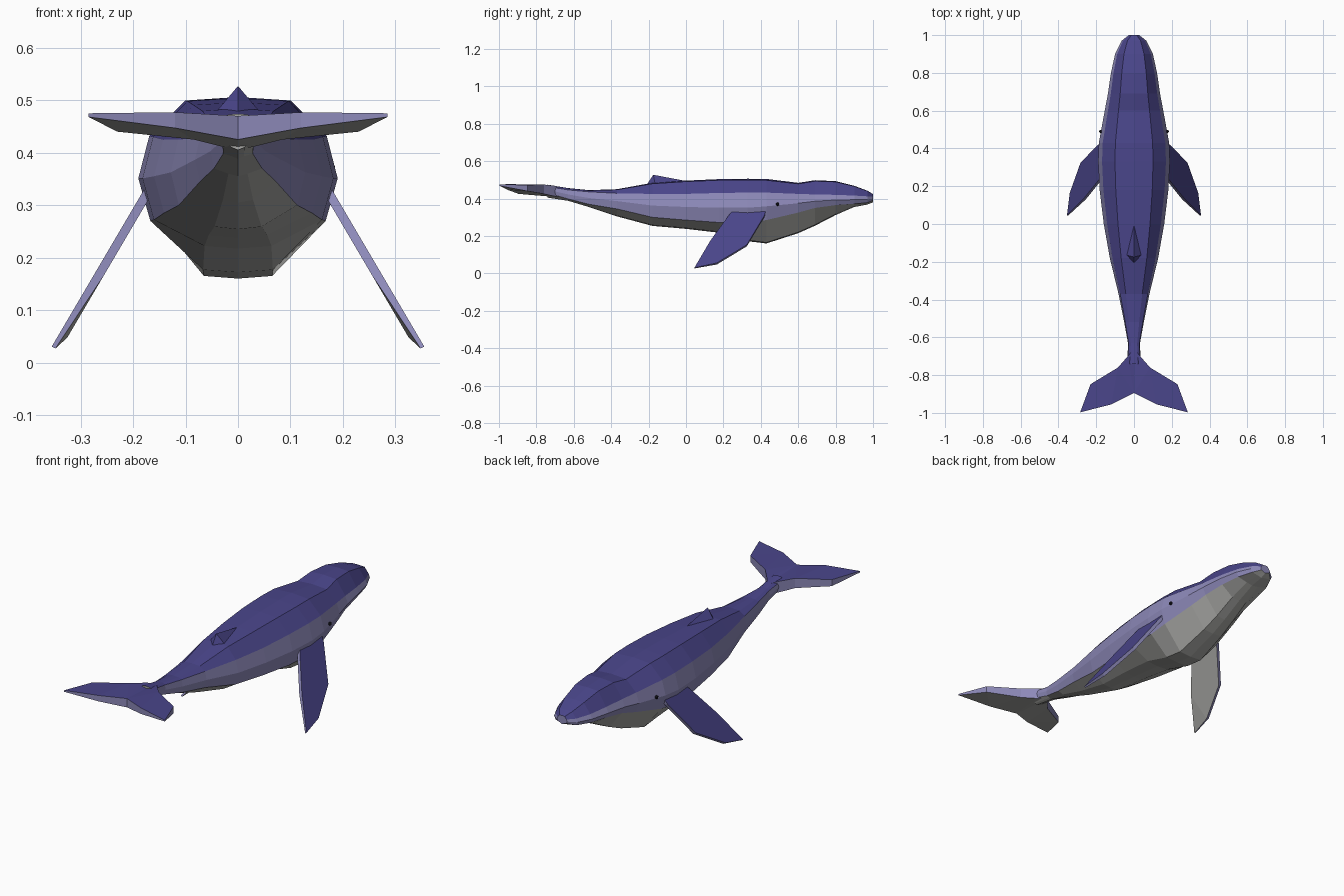
import bpy, bmesh
from mathutils import Vector

if "Cube" in bpy.data.objects:
    bpy.data.objects.remove(bpy.data.objects["Cube"])


def material(name, color):
    m = bpy.data.materials.new(name)
    m.diffuse_color = (*color, 1)
    m.use_nodes = True
    m.node_tree.nodes["Principled BSDF"].inputs["Base Color"].default_value = m.diffuse_color
    return m


BLUE = material("deep blue", (0.068, 0.060, 0.255))
LILAC = material("pale lilac", (0.265, 0.250, 0.480))
GREY = material("belly grey", (0.400, 0.400, 0.385))
BLACK = material("eye black", (0.012, 0.012, 0.020))


def make(name, bm, mats):
    bmesh.ops.recalc_face_normals(bm, faces=bm.faces)
    me = bpy.data.meshes.new(name)
    bm.to_mesh(me)
    bm.free()
    for m in mats:
        me.materials.append(m)
    ob = bpy.data.objects.new(name, me)
    bpy.context.collection.objects.link(ob)
    return ob


def plate(name, top, bottom, mirror=1):
    """Slab with a blue upper face, lilac rim and grey underside."""
    bm = bmesh.new()
    a, b = [[bm.verts.new((p[0] * mirror, p[1], p[2])) for p in s] for s in (top, bottom)]
    bm.faces.new(a).material_index = 0
    bm.faces.new(b).material_index = 2
    n = len(a)
    for i in range(n):
        j = (i + 1) % n
        bm.faces.new((a[i], a[j], b[j], b[i])).material_index = 1
    bmesh.ops.triangulate(bm, faces=[f for f in bm.faces if len(f.verts) > 4])
    return make(name, bm, (BLUE, LILAC, GREY))


# Body: 12-sided rings -> y, half width, top, blue edge, grey edge, bottom
stations = [
    (-0.74, 0.035, 0.474, 0.464, 0.430, 0.405),
    (-0.63, 0.032, 0.456, 0.446, 0.398, 0.388),
    (-0.52, 0.052, 0.445, 0.436, 0.370, 0.355),
    (-0.37, 0.082, 0.450, 0.428, 0.345, 0.305),
    (-0.18, 0.128, 0.484, 0.425, 0.300, 0.254),
    (0.00, 0.160, 0.496, 0.425, 0.285, 0.238),
    (0.18, 0.182, 0.504, 0.430, 0.272, 0.217),
    (0.33, 0.190, 0.506, 0.432, 0.270, 0.172),
    (0.43, 0.186, 0.505, 0.432, 0.285, 0.160),
    (0.60, 0.155, 0.484, 0.425, 0.325, 0.215),
    (0.69, 0.138, 0.498, 0.422, 0.350, 0.255),
    (0.80, 0.122, 0.493, 0.420, 0.365, 0.312),
    (0.90, 0.100, 0.468, 0.416, 0.372, 0.355),
    (0.97, 0.066, 0.442, 0.412, 0.378, 0.368),
    (1.00, 0.028, 0.424, 0.410, 0.390, 0.380),
]
bm = bmesh.new()
rings = []
for y, w, top, zu, zl, bot in stations:
    half = [(0.53 * w, top - 0.02 * (top - bot)), (0.89 * w, zu), (w, (zu + zl) / 2),
            (0.88 * w, zl), (0.35 * w, bot + 0.005)]
    ring = [(0, top)] + half + [(0, bot)] + [(-x, z) for x, z in reversed(half)]
    rings.append([bm.verts.new((x, y, z)) for x, z in ring])
band = [0, 0, 1, 1, 2, 2]
band += band[::-1]
for a, b in zip(rings, rings[1:]):
    for i in range(12):
        j = (i + 1) % 12
        bm.faces.new((a[i], a[j], b[j], b[i])).material_index = band[i]
bm.faces.new(rings[0]).material_index = 2
bm.faces.new(rings[-1]).material_index = 1
make("body", bm, (BLUE, LILAC, GREY))

# Dorsal fin: wedge rising backwards
bm = bmesh.new()
apex, front, left, right, back = [bm.verts.new(p) for p in (
    (0, -0.175, 0.527), (0, 0.0, 0.494), (-0.04, -0.165, 0.480),
    (0.04, -0.165, 0.480), (0, -0.21, 0.474))]
for f in ((apex, front, left), (apex, right, front), (apex, left, back),
          (apex, back, right), (front, right, back, left)):
    bm.faces.new(f)
make("dorsal_fin", bm, (BLUE,))

# Flipper outline in x, y; height follows a steep outward slope
outline = [(0.165, 0.43), (0.19, 0.42), (0.283, 0.325), (0.34, 0.165),
           (0.355, 0.045), (0.27, 0.13), (0.185, 0.235), (0.165, 0.27)]
normal = Vector((0.86, 0, 0.5))
outer = [Vector((x, y, 0.328 - 1.7 * (x - 0.18))) for x, y in outline]
inner = [p - normal * (0.008 if i == 4 else 0.017) for i, p in enumerate(outer)]

# Fluke outline: x, y, upper z, lower z
fluke = [(0, -0.66, 0.460, 0.405), (0.033, -0.70, 0.468, 0.412), (0.085, -0.76, 0.475, 0.425),
         (0.23, -0.848, 0.473, 0.440), (0.285, -0.997, 0.475, 0.468),
         (0.12, -0.955, 0.477, 0.447), (0, -0.895, 0.470, 0.425)]

for side, s in (("right", 1), ("left", -1)):
    plate(side + "_flipper", outer, inner, s)
    plate(side + "_fluke", [(x, y, t) for x, y, t, b in fluke],
          [(x, y, b) for x, y, t, b in fluke], s)
    # Eye
    bm = bmesh.new()
    bmesh.ops.create_icosphere(bm, subdivisions=1, radius=0.010)
    bmesh.ops.translate(bm, verts=bm.verts, vec=(s * 0.176, 0.49, 0.370))
    make(side + "_eye", bm, (BLACK,))
